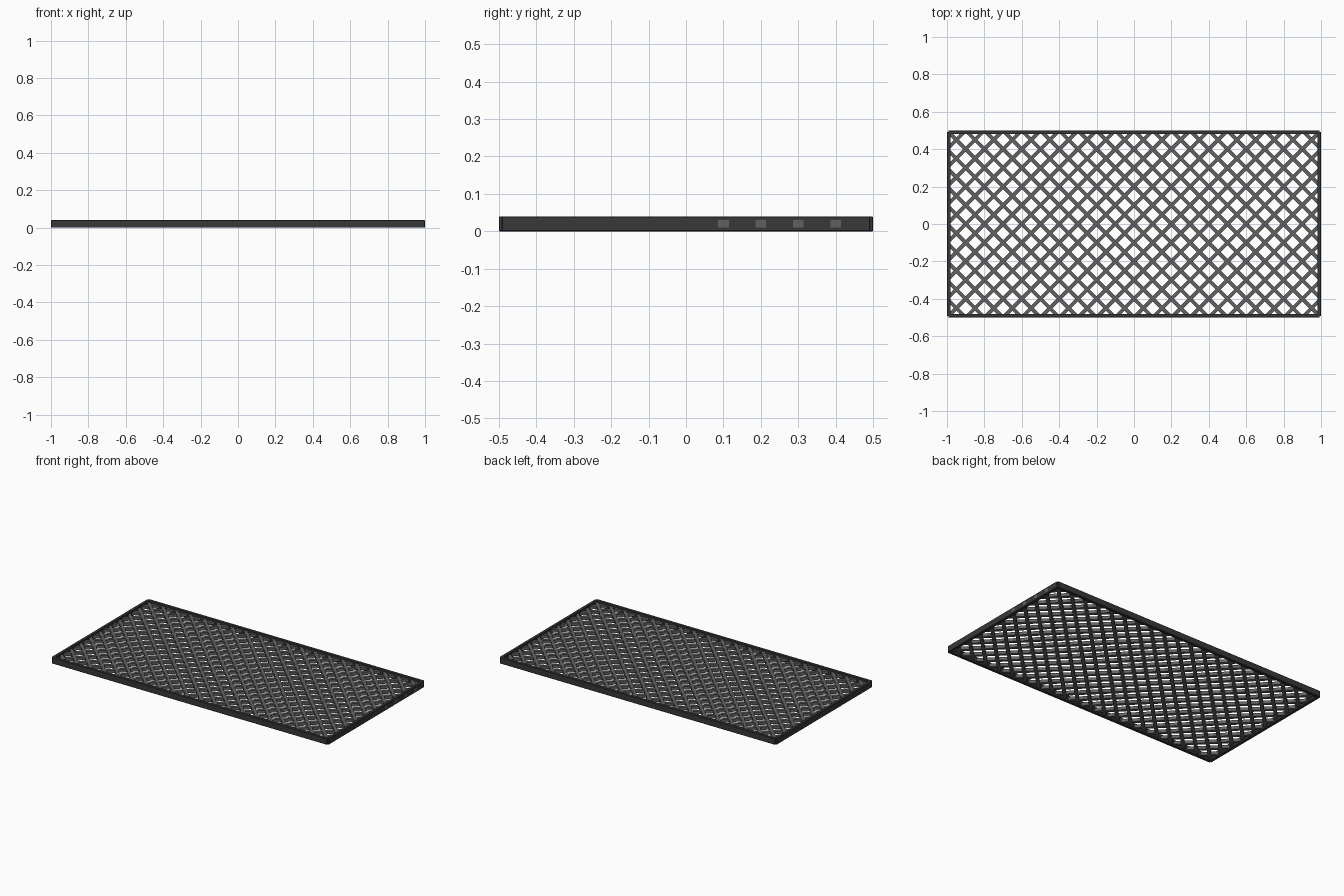
import bpy, bmesh

if "Cube" in bpy.data.objects:
    bpy.data.objects.remove(bpy.data.objects["Cube"])

def material(name, v):
    m = bpy.data.materials.new(name)
    m.diffuse_color = (v, v, v, 1)
    m.use_nodes = True
    m.node_tree.nodes["Principled BSDF"].inputs["Base Color"].default_value = m.diffuse_color
    return m

dark = material("dark_frame", 0.04)
grey = material("grey_lattice", 0.12)

def add_object(name, bm, mat):
    bmesh.ops.recalc_face_normals(bm, faces=bm.faces)
    me = bpy.data.meshes.new(name)
    bm.to_mesh(me)
    bm.free()
    me.materials.append(mat)
    ob = bpy.data.objects.new(name, me)
    bpy.context.collection.objects.link(ob)
    return ob

# Frame: four bars with lightly chamfered edges
def frame_bar(name, cx, cy, sx, sy):
    bm = bmesh.new()
    bmesh.ops.create_cube(bm, size=1)
    bmesh.ops.scale(bm, vec=(sx, sy, 0.04), verts=bm.verts)
    bmesh.ops.translate(bm, vec=(cx, cy, 0.02), verts=bm.verts)
    ob = add_object(name, bm, dark)
    bev = ob.modifiers.new("chamfer", 'BEVEL')
    bev.width = 0.002
    bev.segments = 1

for s, n in ((-1, "front"), (1, "back")):
    frame_bar(n + "_frame_bar", 0, s * 0.49, 1.985, 0.02)
for s, n in ((-1, "left"), (1, "right")):
    frame_bar(n + "_frame_bar", s * 0.99, 0, 0.02, 0.985)

# Diagonal lattice: lines x - s*y = c, clipped to the frame
def clip(s, c, x0, x1, yl):
    a, b = sorted((c - yl, c + yl))
    a, b = max(a, x0), min(b, x1)
    if b - a < 0.005:
        return None
    return [(a, s * (a - c)), (b, s * (b - c))]

def lattice_bar(bm, s, c, x1):
    h = 0.0141
    p, q = clip(s, c - h, -0.99, x1, 0.49), clip(s, c + h, -0.99, x1, 0.49)
    if not p or not q:
        return
    loop = [p[0], p[1], q[1], q[0]]
    f = bm.faces.new([bm.verts.new((x, y, 0.01)) for x, y in loop])
    r = bmesh.ops.extrude_face_region(bm, geom=[f], use_keep_orig=True)
    top = [v for v in r["geom"] if isinstance(v, bmesh.types.BMVert)]
    bmesh.ops.translate(bm, vec=(0, 0, 0.02), verts=top)

for s, n in ((1, "rising"), (-1, "falling")):
    bm = bmesh.new()
    for k in range(-14, 15):
        # four rising bars run through the right rail and end flush with it
        x1 = 1.0003 if s == 1 and 6 <= k <= 9 else 0.99
        lattice_bar(bm, s, k * 0.1, x1)
    add_object(n + "_lattice_bars", bm, grey)
